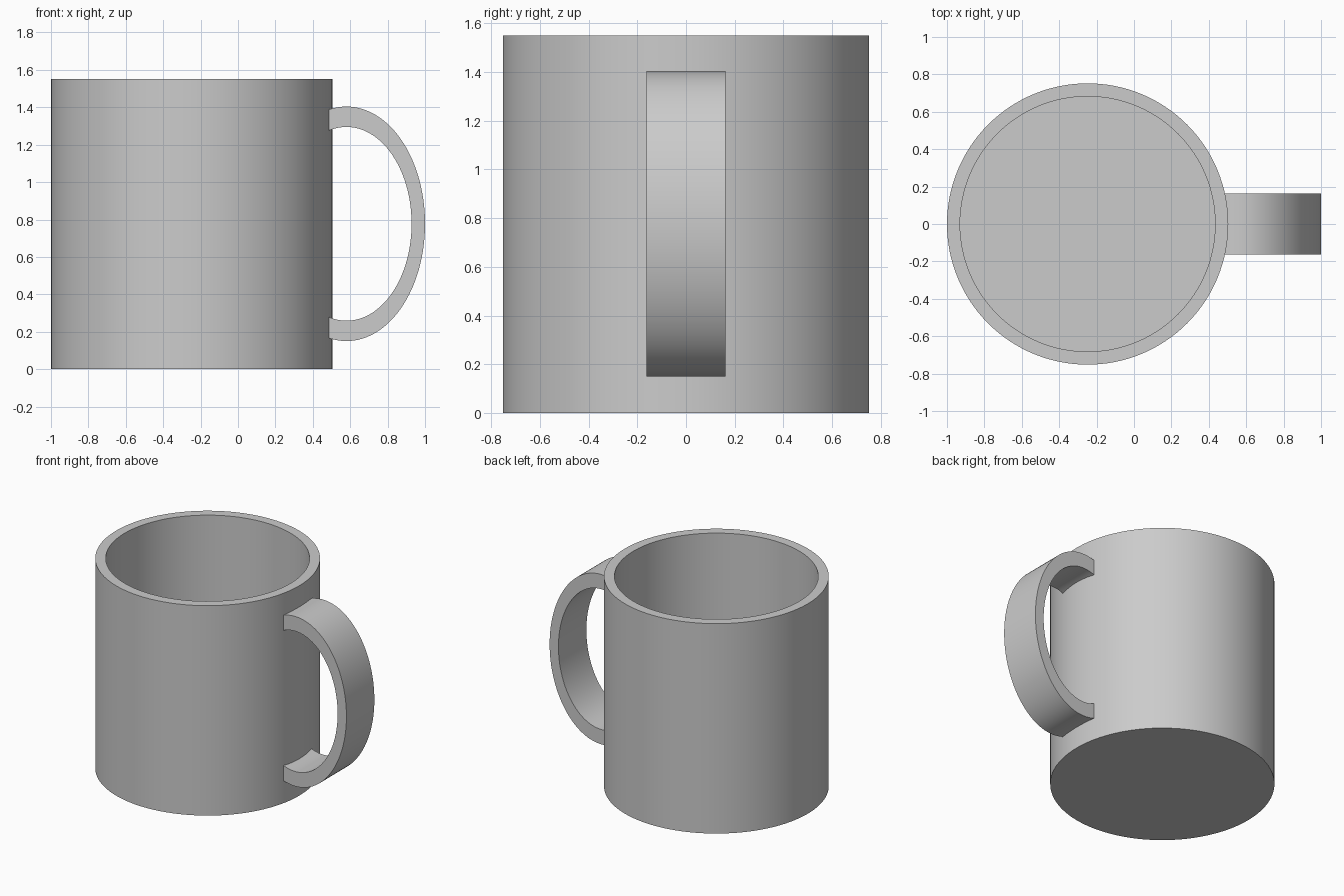
import bpy, bmesh, math

cube = bpy.data.objects.get("Cube")
if cube:
    bpy.data.objects.remove(cube, do_unlink=True)

# Single plain grey glaze
GREY = (0.6, 0.6, 0.6, 1.0)
glaze = bpy.data.materials.new("grey_glaze")
glaze.use_nodes = True
glaze.diffuse_color = GREY
glaze.node_tree.nodes["Principled BSDF"].inputs["Base Color"].default_value = GREY


def finish(bm, name):
    """Turn a bmesh into a smooth-shaded object with sharp edges kept."""
    bmesh.ops.recalc_face_normals(bm, faces=bm.faces)
    mesh = bpy.data.meshes.new(name)
    bm.to_mesh(mesh)
    bm.free()
    mesh.materials.append(glaze)
    obj = bpy.data.objects.new(name, mesh)
    bpy.context.collection.objects.link(obj)
    bpy.ops.object.select_all(action="DESELECT")
    obj.select_set(True)
    bpy.context.view_layer.objects.active = obj
    bpy.ops.object.shade_smooth_by_angle(angle=math.radians(30))
    return obj


# Cup: solid cylinder with its top inset for the rim and pushed down
HEIGHT, RADIUS, WALL, AXIS_X = 1.55, 0.752, 0.07, -0.248
bm = bmesh.new()
bmesh.ops.create_cone(bm, cap_ends=True, segments=128, radius1=RADIUS,
                      radius2=RADIUS, depth=HEIGHT)
bmesh.ops.translate(bm, verts=bm.verts, vec=(AXIS_X, 0, HEIGHT / 2))
top = max(bm.faces, key=lambda f: f.calc_center_median().z)
bmesh.ops.inset_region(bm, faces=[top], thickness=WALL)
well = bmesh.ops.extrude_face_region(bm, geom=[top])["geom"]
bmesh.ops.translate(bm, verts=[g for g in well if isinstance(g, bmesh.types.BMVert)],
                    vec=(0, 0, WALL - HEIGHT))
if top.is_valid:
    bmesh.ops.delete(bm, geom=[top], context="FACES_ONLY")
finish(bm, "cup")

# Handle: flat strap swept between two half ellipses, ends sunk in the wall
CENTRE_X, CENTRE_Z, HALF_WIDTH, END_X = 0.58, 0.777, 0.163, 0.472
STEPS = 72


def arc(rx, rz):
    limit = math.pi / 2 + math.asin((CENTRE_X - END_X) / rx)
    angles = [limit * (2 * i / STEPS - 1) for i in range(STEPS + 1)]
    return [(CENTRE_X + rx * math.cos(a), CENTRE_Z + rz * math.sin(a)) for a in angles]


bm = bmesh.new()
rings = []
for outer, inner in zip(arc(0.42, 0.627), arc(0.348, 0.518)):
    corners = [(outer, -1), (outer, 1), (inner, 1), (inner, -1)]
    rings.append([bm.verts.new((p[0], side * HALF_WIDTH, p[1])) for p, side in corners])
for a, b in zip(rings, rings[1:]):
    for i in range(4):
        j = (i + 1) % 4
        bm.faces.new((a[i], a[j], b[j], b[i]))
bm.faces.new(rings[0])
bm.faces.new(rings[-1])
finish(bm, "handle")
